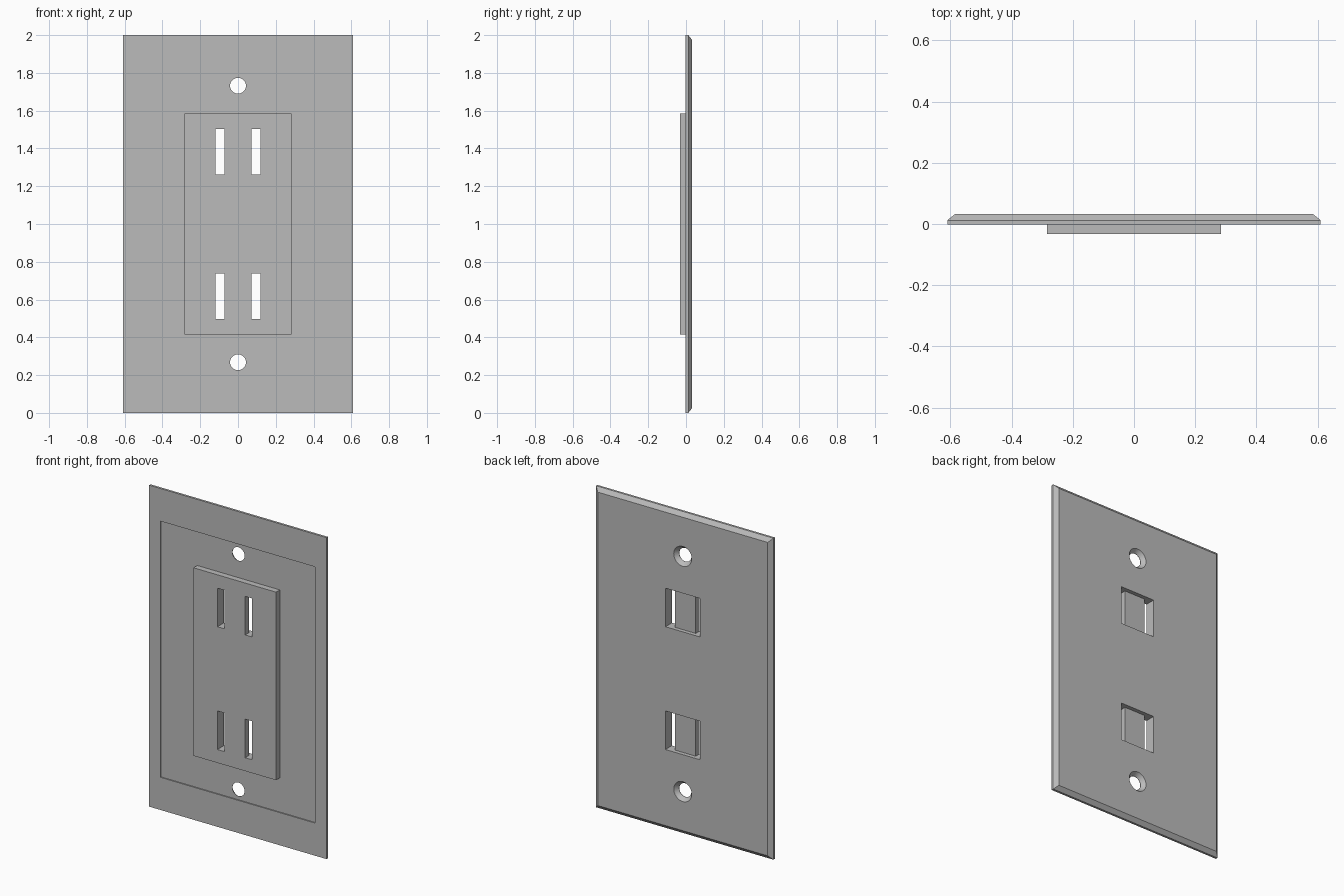
import bpy
import bmesh
from math import cos, sin, tau

cube = bpy.data.objects.get("Cube")
if cube:
    bpy.data.objects.remove(cube, do_unlink=True)

grey = bpy.data.materials.new("plain grey")
grey.use_nodes = True
grey.diffuse_color = (0.5, 0.5, 0.5, 1)
grey.node_tree.nodes["Principled BSDF"].inputs["Base Color"].default_value = (0.5, 0.5, 0.5, 1)

MID = 1.0                                   # height of the plate's centre
FRONT, FLOOR, BACK = -0.002, 0.005, 0.032   # plate front, recess floor, plate back
BLOCK_FRONT, WEB_BACK = -0.032, 0.007


def loft(name, rings):
    """Closed solid through matching rings of points."""
    bm = bmesh.new()
    loops = [[bm.verts.new(p) for p in ring] for ring in rings]
    n = len(loops[0])
    for a, b in zip(loops, loops[1:]):
        for i in range(n):
            j = (i + 1) % n
            bm.faces.new((a[i], a[j], b[j], b[i]))
    bm.faces.new(loops[0])
    bm.faces.new(loops[-1])
    bmesh.ops.recalc_face_normals(bm, faces=bm.faces)
    mesh = bpy.data.meshes.new(name)
    bm.to_mesh(mesh)
    bm.free()
    mesh.materials.append(grey)
    obj = bpy.data.objects.new(name, mesh)
    bpy.context.collection.objects.link(obj)
    return obj


def rect(hx, hz, y):
    return [(sx * hx, y, MID + sz * hz) for sx, sz in ((-1, -1), (1, -1), (1, 1), (-1, 1))]


def circle(r, y, z, n=32):
    return [(r * cos(tau * i / n), y, z + r * sin(tau * i / n)) for i in range(n)]


def combine(target, tool, operation):
    """Apply a boolean and discard the tool."""
    tool.hide_render = True
    mod = target.modifiers.new(operation.lower(), "BOOLEAN")
    mod.operation, mod.solver, mod.object = operation, "EXACT", tool
    bpy.context.view_layer.update()
    graph = bpy.context.evaluated_depsgraph_get()
    mesh = bpy.data.meshes.new_from_object(target.evaluated_get(graph))
    target.modifiers.clear()
    target.data = mesh
    bpy.data.objects.remove(tool, do_unlink=True)


# Wall plate with a chamfered back edge
plate = loft("outlet_plate", [rect(0.61, 1.0, FRONT), rect(0.61, 1.0, 0.012),
                              rect(0.585, 0.975, BACK)])

# Shallow front recess and the raised block inside it
combine(plate, loft("recess_cutter", [rect(0.532, 0.797, -0.1), rect(0.532, 0.797, FLOOR)]),
        "DIFFERENCE")
combine(plate, loft("raised_block", [rect(0.284, 0.585, BLOCK_FRONT), rect(0.284, 0.585, 0.02)]),
        "UNION")

# Countersunk screw holes, wide at the back
for side in (-1, 1):
    z = MID + side * 0.732
    rings = [circle(0.042, -0.1, z), circle(0.042, FLOOR + 0.002, z),
             circle(0.062, BACK, z), circle(0.062, 0.1, z)]
    combine(plate, loft("screw_hole_cutter", rings), "DIFFERENCE")

# Back pockets that branch into twin front slots around a solid web
OUT, INNER = 0.119, 0.072
half = [(INNER, WEB_BACK), (INNER, -0.1), (OUT, -0.1), (OUT, 0.1)]
profile = half + [(-x, y) for x, y in reversed(half)]
for side in (-1, 1):
    z = MID + side * 0.407 - 0.025 * (side == 1) + 0.025 * (side == -1)
    rings = [[(x, y, z + dz) for x, y in profile] for dz in (-0.12, 0.12)]
    combine(plate, loft("slot_cutter", rings), "DIFFERENCE")

# Smooth the round holes, keep every corner crisp
for obj in bpy.context.selected_objects:
    obj.select_set(False)
plate.select_set(True)
bpy.context.view_layer.objects.active = plate
bpy.ops.object.shade_smooth_by_angle(angle=0.4)
